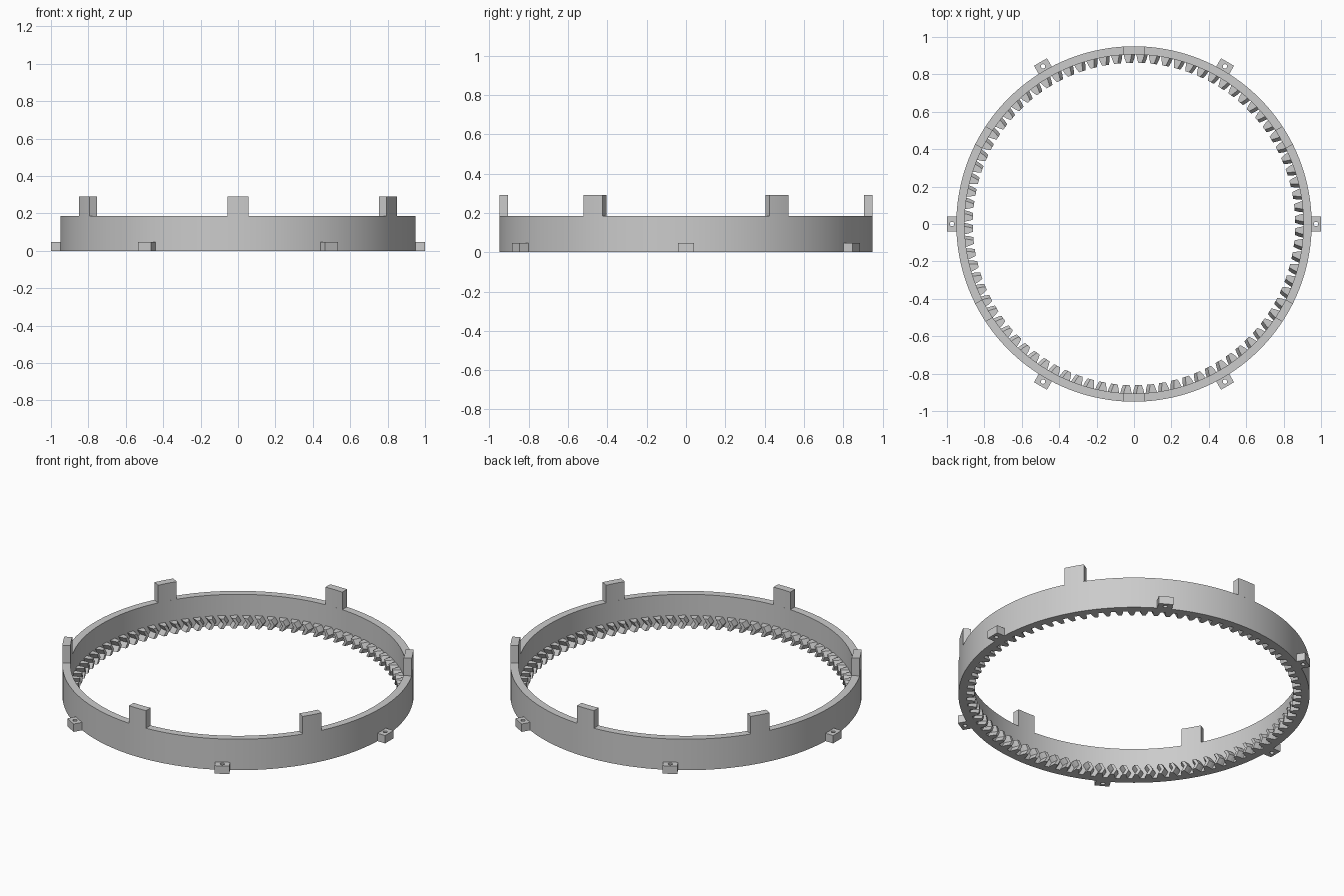
import bpy, bmesh, math

if "Cube" in bpy.data.objects:
    bpy.data.objects.remove(bpy.data.objects["Cube"])

R_OUT, R_IN, H = 0.95, 0.906, 0.185
TAB_TOP, TAB_HALF = 0.29, 0.056
TEETH, GEAR_H = 84, 0.06

grey = bpy.data.materials.new("light_grey")
grey.diffuse_color = (0.6, 0.6, 0.6, 1)
grey.use_nodes = True
grey.node_tree.nodes["Principled BSDF"].inputs["Base Color"].default_value = grey.diffuse_color


def finish(name, bm, smooth=False):
    bmesh.ops.recalc_face_normals(bm, faces=bm.faces)
    me = bpy.data.meshes.new(name)
    bm.to_mesh(me)
    bm.free()
    me.materials.append(grey)
    ob = bpy.data.objects.new(name, me)
    bpy.context.collection.objects.link(ob)
    if smooth:
        bpy.ops.object.select_all(action='DESELECT')
        ob.select_set(True)
        bpy.context.view_layer.objects.active = ob
        bpy.ops.object.shade_smooth_by_angle(angle=math.radians(30))
    return ob


def polar(r, a, z):
    return (r * math.cos(a), r * math.sin(a), z)


def turned(x, y, a, z):
    c, s = math.cos(a), math.sin(a)
    return (x * c - y * s, x * s + y * c, z)


def loft(bm, loops, closed=False):
    """Skin a list of point loops; cap the ends unless closed."""
    rows = [[bm.verts.new(p) for p in lp] for lp in loops]
    n = len(rows[0])
    pairs = list(zip(rows, rows[1:])) + ([(rows[-1], rows[0])] if closed else [])
    for a, b in pairs:
        for i in range(n):
            j = (i + 1) % n
            bm.faces.new((a[i], a[j], b[j], b[i]))
    if not closed:
        bm.faces.new(rows[0])
        bm.faces.new(rows[-1])


# Outer wall ring
bm = bmesh.new()
N = 180
section = [(R_IN, 0), (R_OUT, 0), (R_OUT, H), (R_IN, H)]
loft(bm, [[polar(r, 2 * math.pi * i / N, z) for r, z in section] for i in range(N)], True)
finish("ring_wall", bm, True)

# Herringbone internal teeth: mid height is shifted clockwise
bm = bmesh.new()
profile = [(R_IN + 0.004, -0.022), (0.884, -0.0165), (0.862, -0.009),
           (0.862, 0.009), (0.884, 0.0165), (R_IN + 0.004, 0.022)]
for i in range(TEETH):
    a = 2 * math.pi * (i + 0.5) / TEETH
    levels = [(0, 0), (GEAR_H / 2, -0.02), (GEAR_H, 0)]
    loft(bm, [[turned(r, t, a + tw, z) for r, t in profile] for z, tw in levels])
finish("herringbone_teeth", bm)

# Six upright tabs following the wall curve
for k in range(6):
    a = math.radians(30 + 60 * k)
    ts = [TAB_HALF * (j / 3 - 1) for j in range(7)]
    outline = [(math.sqrt(R_OUT ** 2 - t * t), t) for t in ts]
    outline += [(math.sqrt(R_IN ** 2 - t * t), t) for t in reversed(ts)]
    bm = bmesh.new()
    loft(bm, [[turned(x, y, a, z) for x, y in outline] for z in (H, TAB_TOP)])
    finish(f"top_tab_{k + 1}", bm, True)

# Six mounting lugs with a vertical screw hole
for k in range(6):
    a = math.radians(60 * k)
    hole, box = [], []
    for j in range(16):
        c, s = math.cos(j * math.pi / 8), math.sin(j * math.pi / 8)
        m = max(abs(c), abs(s))
        hole.append((0.973 + 0.012 * c, 0.012 * s))
        box.append((0.972 + 0.028 * c / m, 0.04 * s / m))
    bm = bmesh.new()
    loft(bm, [[turned(x, y, a, z) for x, y in lp]
              for lp, z in ((box, 0), (box, 0.047), (hole, 0.047), (hole, 0))], True)
    finish(f"mounting_lug_{k + 1}", bm)
